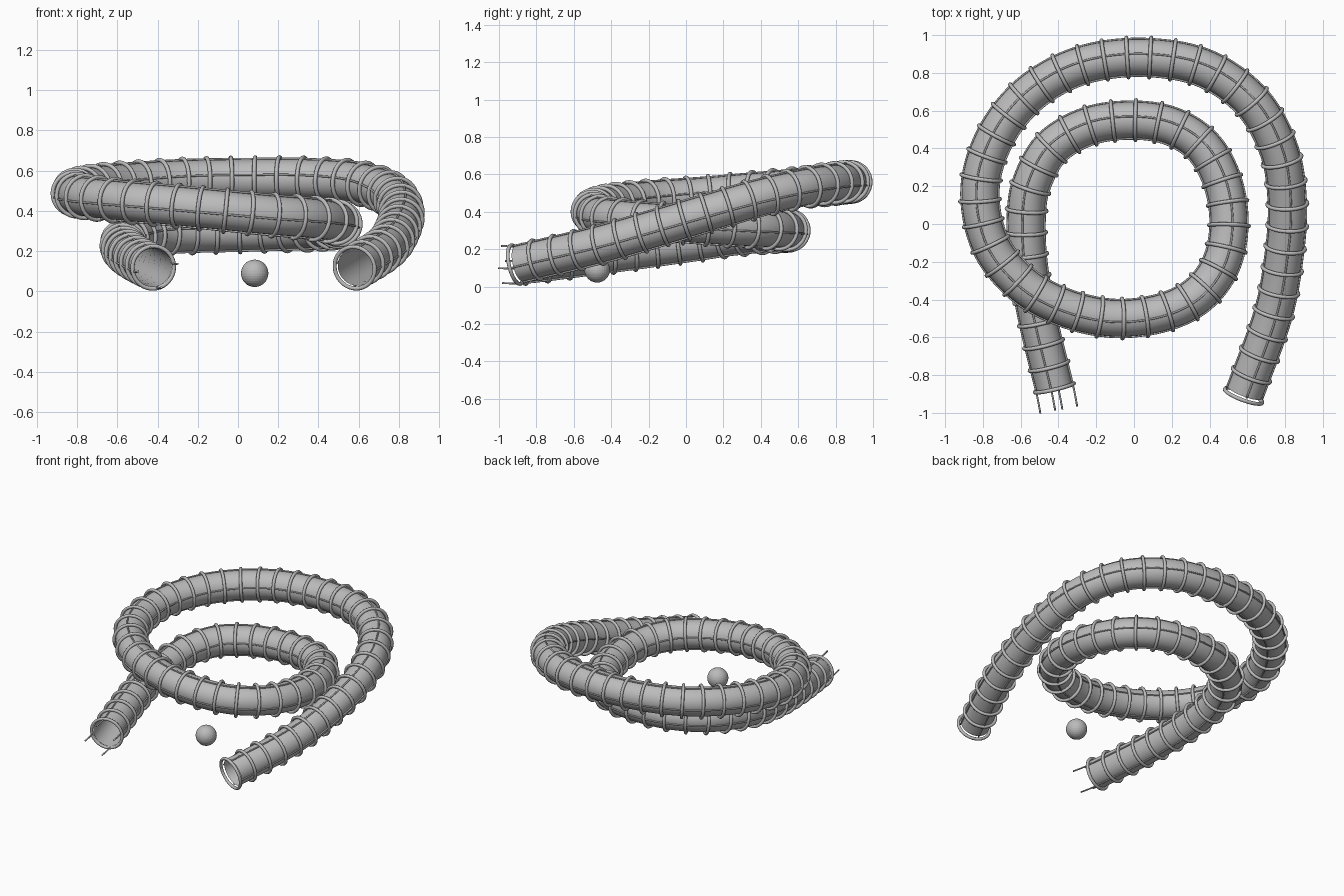
import bpy, bmesh, math
from mathutils import Vector

if "Cube" in bpy.data.objects:
    bpy.data.objects.remove(bpy.data.objects["Cube"])

grey = bpy.data.materials.new("mid grey")
grey.diffuse_color = (0.5, 0.5, 0.5, 1)
grey.use_nodes = True
grey.node_tree.nodes["Principled BSDF"].inputs["Base Color"].default_value = grey.diffuse_color

# Centre line of the tunnel, from the left mouth to the right mouth
PATH = [Vector(p) for p in (
    (-.398, -.985, .118), (-.423, -.86, .12), (-.51, -.5, .165), (-.562, -.2, .205),
    (-.57, .05, .24), (-.54, .22, .265), (-.435, .405, .285), (-.235, .52, .295),
    (0, .55, .30), (.205, .515, .305), (.37, .405, .31), (.47, .22, .32), (.503, 0, .335),
    (.462, -.21, .35), (.342, -.373, .365), (.155, -.468, .38), (-.1, -.5, .405),
    (-.36, -.446, .43), (-.58, -.328, .45), (-.747, -.134, .468), (-.813, .1, .485),
    (-.792, .32, .505), (-.68, .55, .525), (-.5, .73, .54), (-.25, .848, .555),
    (.06, .882, .56), (.372, .825, .558), (.622, .65, .535), (.768, .39, .475),
    (.812, .1, .39), (.79, -.2, .30), (.73, -.5, .215), (.58, -.91, .118))]


def catmull(a, b, c, d, t):
    return 0.5 * (2 * b + (c - a) * t + (2 * a - 5 * b + 4 * c - d) * t * t
                  + (3 * b - a - 3 * c + d) * t ** 3)


ext = [2 * PATH[0] - PATH[1]] + PATH + [2 * PATH[-1] - PATH[-2]]
dense = [catmull(*ext[i:i + 4], k / 24) for i in range(len(PATH) - 1) for k in range(24)]
dense.append(PATH[-1])
dist = [0.0]
for a, b in zip(dense, dense[1:]):
    dist.append(dist[-1] + (b - a).length)
LENGTH = dist[-1]


def frame(s):
    """Centre, sideways, up and forward vectors at distance s."""
    i = 0
    while i < len(dist) - 2 and dist[i + 1] < s:
        i += 1
    p = dense[i].lerp(dense[i + 1], (s - dist[i]) / (dist[i + 1] - dist[i]))
    t = (dense[min(i + 4, len(dense) - 1)] - dense[max(i - 3, 0)]).normalized()
    side = t.cross(Vector((0, 0, 1))).normalized()
    return p, side, side.cross(t), t


def finish(bm, name, smooth=True):
    bmesh.ops.recalc_face_normals(bm, faces=bm.faces)
    for f in bm.faces:
        f.smooth = smooth
    me = bpy.data.meshes.new(name)
    bm.to_mesh(me)
    bm.free()
    me.materials.append(grey)
    ob = bpy.data.objects.new(name, me)
    bpy.context.collection.objects.link(ob)
    return ob


def skin(bm, loops, closed=False):
    rows = [[bm.verts.new(p) for p in loop] for loop in loops]
    n = len(rows[0])
    for i in range(len(rows) if closed else len(rows) - 1):
        a, b = rows[i], rows[(i + 1) % len(rows)]
        for j in range(n):
            bm.faces.new((a[j], a[(j + 1) % n], b[(j + 1) % n], b[j]))
    return rows


def pipe(bm, s0, s1, radius, sides, off=(0, 0), caps=False):
    """Sweep a circle along the path, offset sideways and up."""
    n = int((s1 - s0) / 0.03)
    loops = []
    for i in range(n + 1):
        p, x, y, t = frame(s0 + (s1 - s0) * i / n)
        c = p + x * off[0] + y * off[1]
        loops.append([c + radius * (x * math.cos(a) + y * math.sin(a))
                      for a in (math.tau * k / sides for k in range(sides))])
    rows = skin(bm, loops)
    if caps:
        bm.faces.new(rows[0])
        bm.faces.new(rows[-1])


MOUTH = 0.12    # distance of the first hoop; the wires stick out before it

# Fabric sleeve, open at both ends
bm = bmesh.new()
pipe(bm, MOUTH + 0.005, LENGTH - 0.018, 0.096, 32)
finish(bm, "tunnel_sleeve")

# Four lengthwise wires
bm = bmesh.new()
for k in range(4):
    a = math.radians(11 + 90 * k)
    pipe(bm, 0, LENGTH - 0.015, 0.005, 8, (0.101 * math.cos(a), 0.101 * math.sin(a)), True)
finish(bm, "lengthwise_wires", True)

# Hoops
bm = bmesh.new()
count = round((LENGTH - MOUTH) / 0.12)
for i in range(count + 1):
    p, x, y, t = frame(MOUTH + (LENGTH - MOUTH) * i / count)
    loops = []
    for k in range(36):
        a = math.tau * k / 36
        r = x * math.cos(a) + y * math.sin(a)
        loops.append([p + r * (0.106 + 0.0105 * math.cos(b)) + t * 0.0105 * math.sin(b)
                      for b in (math.tau * j / 8 for j in range(8))])
    skin(bm, loops, True)
finish(bm, "hoops")

# Ball in front of the coil
bm = bmesh.new()
bmesh.ops.create_uvsphere(bm, u_segments=32, v_segments=16, radius=0.068)
ball = finish(bm, "ball", False)
ball.location = (0.083, -0.475, 0.09)
